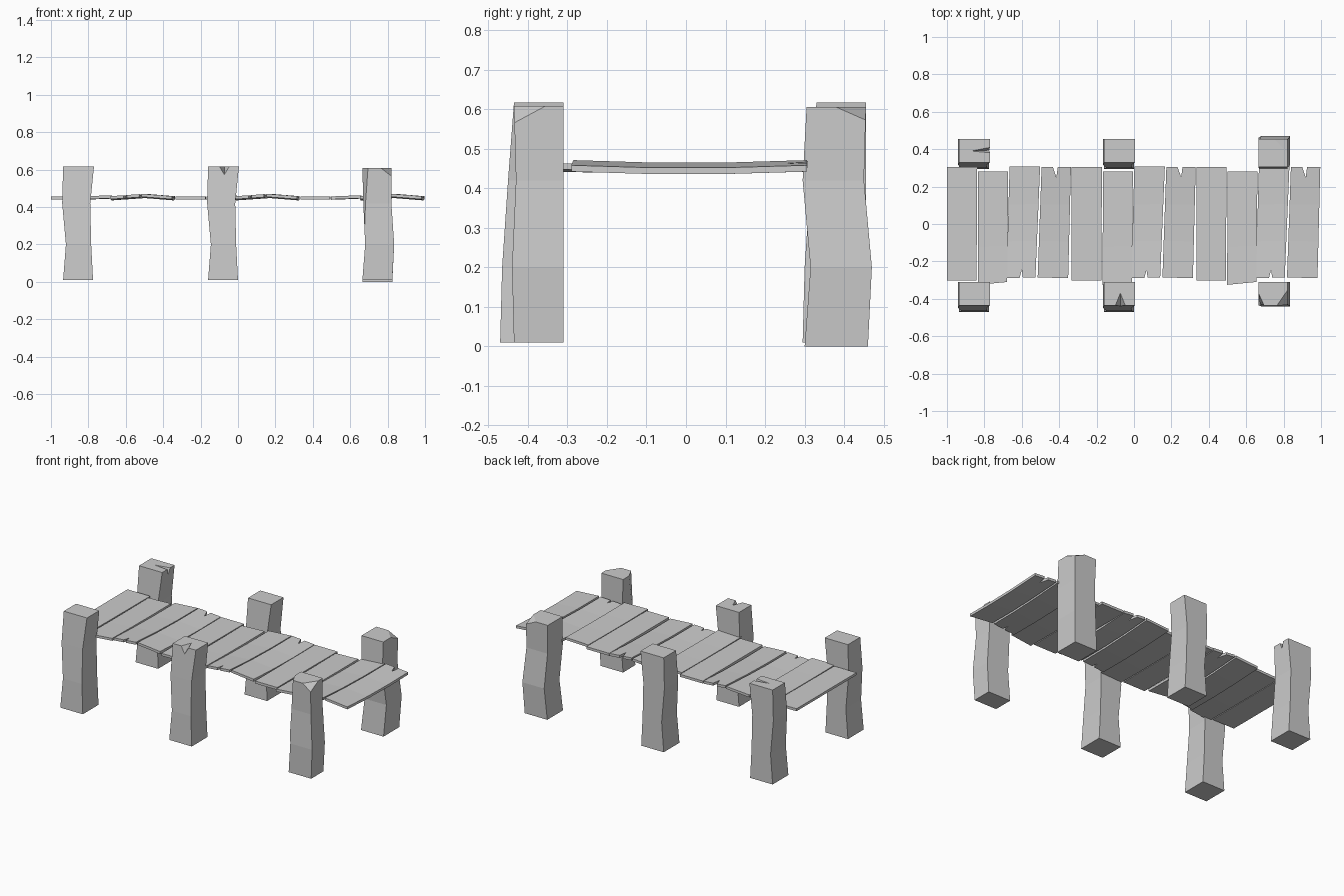
import bpy, bmesh
from mathutils import Vector as V

if "Cube" in bpy.data.objects:
    bpy.data.objects.remove(bpy.data.objects["Cube"])


def make(name, bm):
    bmesh.ops.recalc_face_normals(bm, faces=bm.faces)
    me = bpy.data.meshes.new(name)
    bm.to_mesh(me)
    bm.free()
    ob = bpy.data.objects.new(name, me)
    bpy.context.collection.objects.link(ob)
    return ob


def loft(rings):
    """Bridge four-point rings and cap both ends."""
    bm = bmesh.new()
    rows = [[bm.verts.new(p) for p in r] for r in rings]
    for a, b in zip(rows, rows[1:]):
        for i in range(4):
            j = (i + 1) % 4
            bm.faces.new((a[i], a[j], b[j], b[i]))
    bm.faces.new(rows[0])
    bm.faces.new(rows[-1])
    bmesh.ops.recalc_face_normals(bm, faces=bm.faces)
    return bm


def notch(ob, b, t, v1, v2):
    """Cut a V groove whose bottom edge runs from b to t."""
    b, t, v1, v2 = V(b), V(t), V(v1), V(v2)
    d = (t - b) * 0.5
    bm = bmesh.new()
    for e in (b - d, t + d):
        for p in (e, e + 2 * v1, e + 2 * v2):
            bm.verts.new(p)
    bmesh.ops.convex_hull(bm, input=bm.verts[:])
    cutter = make("notch_cutter", bm)
    cutter.hide_render = True
    mod = ob.modifiers.new("notch", 'BOOLEAN')
    mod.operation = 'DIFFERENCE'
    mod.solver = 'EXACT'
    mod.object = cutter
    bpy.context.view_layer.objects.active = ob
    bpy.ops.object.modifier_apply(modifier=mod.name)
    bpy.data.objects.remove(cutter)


def post(name, levels, dx=0, dy=0, chips=()):
    """Crooked square post; each chip is a cutting plane given by 3 points."""
    bm = loft([[(x + dx, y + dy, z) for x, y in
                ((x0, y0), (x1, y0), (x1, y1), (x0, y1))]
               for z, x0, x1, y0, y1 in levels])
    for pts in chips:
        p, q, r = map(V, pts)
        n = (q - p).cross(r - p).normalized()
        mid = sum((v.co for v in bm.verts), V()) / len(bm.verts)
        if n.dot(mid - p) > 0:
            n = -n
        bmesh.ops.bisect_plane(bm, geom=bm.verts[:] + bm.edges[:] + bm.faces[:],
                               plane_co=p, plane_no=n, clear_outer=True)
        bmesh.ops.holes_fill(bm, edges=[e for e in bm.edges if e.is_boundary])
    return make(name, bm)


# Posts: left and middle pairs share one crooked shape
base = [(0.01, -.935, -.775, -.47, -.31), (0.2, -.92, -.785, -.465, -.31),
        (0.42, -.94, -.79, -.45, -.31), (0.617, -.935, -.77, -.435, -.31)]
post("front_left_post", base)
mid_post = post("front_middle_post", base, dx=.775)
back_post = post("back_left_post", base, dy=.765)
post("back_middle_post", base, dx=.775, dy=.765)
notch(mid_post, (-.073, -.435, .575), (-.073, -.37, .617),
      (-.026, 0, .042), (.026, 0, .042))
notch(back_post, (-.772, .395, .575), (-.87, .39, .617),
      (0, -.014, .042), (0, .014, .042))

# Right pair with chipped corners
post("front_right_post",
     [(0.01, .665, .825, -.435, -.31), (0.2, .68, .835, -.44, -.31),
      (0.42, .67, .82, -.43, -.31), (0.608, .665, .82, -.435, -.31)],
     chips=[((.82, -.355, .608), (.765, -.435, .608), (.82, -.435, .565)),
            ((.665, -.37, .608), (.695, -.435, .608), (.665, -.445, .01))])
post("back_right_post",
     [(0.0, .665, .825, .30, .46), (0.2, .68, .835, .315, .47),
      (0.42, .67, .82, .295, .45), (0.605, .665, .82, .305, .455)],
     chips=[((.75, .455, .605), (.82, .38, .605), (.82, .455, .572))])


def plank(name, x, top, bot, y1, ya, yb, zl, zr, sag):
    """top/bot: x edges at back and front ends; ya/yb: front end corners."""
    rings = []
    for k, s in ((0, 0), (.33, sag), (.66, sag), (1, 0)):
        xl = x + bot[0] + (top[0] - bot[0]) * k
        xr = x + bot[1] + (top[1] - bot[1]) * k
        yl, yr = ya + (y1 - ya) * k, yb + (y1 - yb) * k
        rings.append([(xl, yl, zl - s), (xr, yr, zr - s),
                      (xr, yr, zr - s + .016), (xl, yl, zl - s + .016)])
    return make(name, loft(rings))


# Deck: four plank shapes repeated three times
for n, x in enumerate((-1.0, -.333, .333)):
    plank(f"plank_{4*n+1}", x, (0, .162), (0, .158), .305, -.303, -.303, .441, .441, 0)
    plank(f"plank_{4*n+2}", x, (.167, .327), (.165, .322), .28, -.325, -.31,
          .441, .447, .002)
    c = plank(f"plank_{4*n+3}", x, (.335, .498), (.318, .473), .308, -.29, -.285,
              .442, .453, .006)
    d = plank(f"plank_{4*n+4}", x, (.506, .663), (.485, .648), .306, -.285, -.29,
              .455, .442, .006)
    # Split plank ends
    notch(c, (x + .40, -.245, .40), (x + .40, -.245, .50),
          (-.012, -.045, 0), (.006, -.045, 0))
    notch(d, (x + .585, .25, .40), (x + .585, .25, .50),
          (-.02, .058, 0), (.008, .058, 0))
